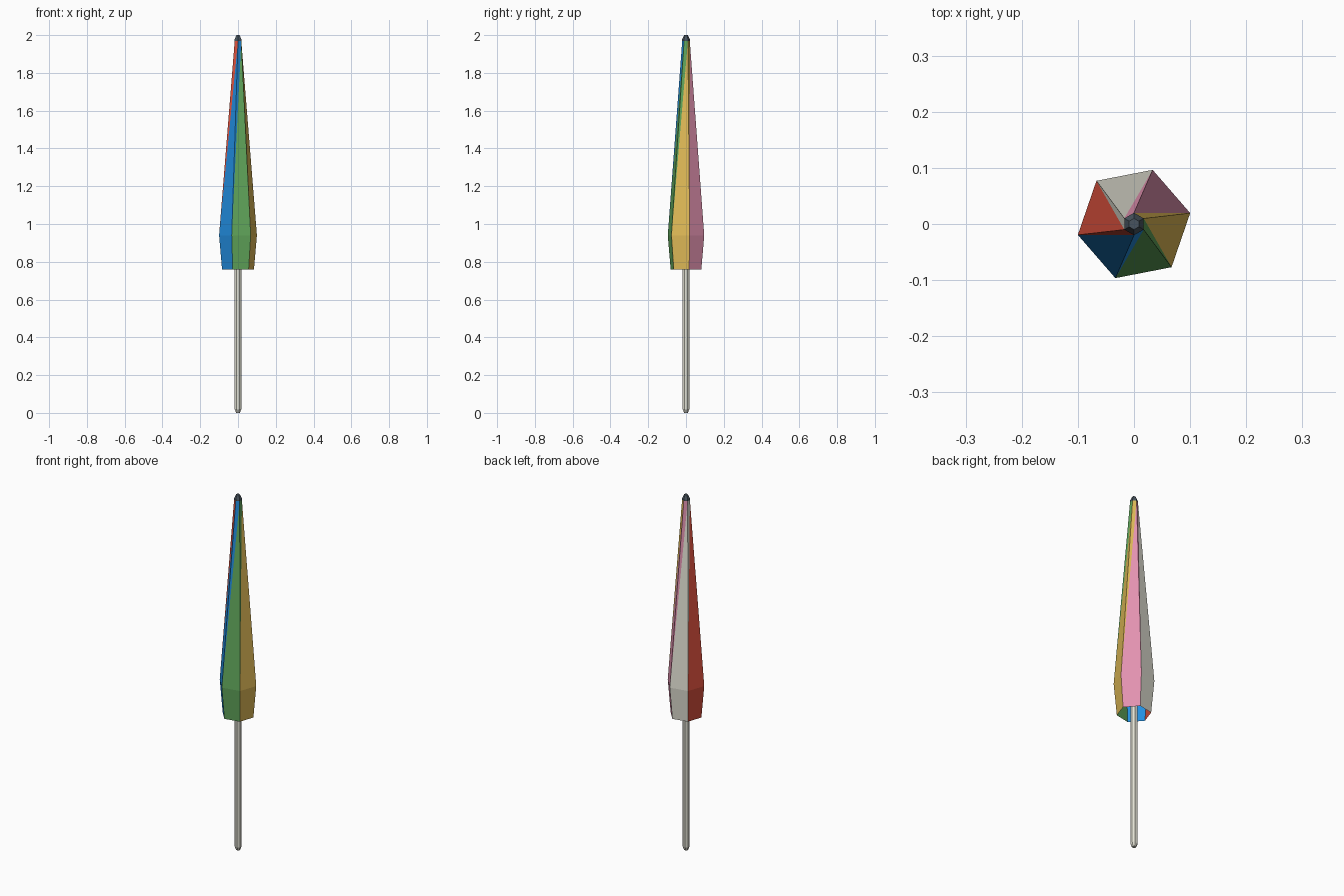
import bpy, bmesh, math

if "Cube" in bpy.data.objects:
    bpy.data.objects.remove(bpy.data.objects["Cube"])


def material(name, rgb):
    # sRGB 0-255 to linear
    m = bpy.data.materials.new(name)
    lin = [((c / 255 + 0.055) / 1.055) ** 2.4 for c in rgb]
    m.diffuse_color = (*lin, 1)
    m.use_nodes = True
    m.node_tree.nodes["Principled BSDF"].inputs["Base Color"].default_value = m.diffuse_color
    return m


PANELS = [material(n, c) for n, c in (
    ("pink", (226, 146, 176)), ("off white", (226, 225, 212)),
    ("red", (222, 82, 62)), ("blue", (34, 142, 224)),
    ("green", (98, 168, 92)), ("yellow", (226, 188, 88)))]
SLATE = material("dark slate", (72, 84, 94))


def make_object(name, bm, mats):
    mesh = bpy.data.meshes.new(name)
    bm.to_mesh(mesh)
    bm.free()
    for m in mats:
        mesh.materials.append(m)
    ob = bpy.data.objects.new(name, mesh)
    bpy.context.collection.objects.link(ob)
    return ob


def ring(bm, radius, z, n, start):
    return [bm.verts.new((radius * math.cos(math.radians(start) + math.tau * i / n),
                          radius * math.sin(math.radians(start) + math.tau * i / n), z))
            for i in range(n)]


def lathe(name, profile, n, start, mat):
    # capped prism stack from (radius, z) pairs
    bm = bmesh.new()
    rings = [ring(bm, r, z, n, start) for r, z in profile]
    for a, b in zip(rings, rings[1:]):
        for i in range(n):
            j = (i + 1) % n
            bm.faces.new((a[i], a[j], b[j], b[i]))
    bm.faces.new(rings[0][::-1])
    bm.faces.new(rings[-1])
    return make_object(name, bm, [mat])


# folded canopy: six twisted panels, open underneath
bm = bmesh.new()
rim = ring(bm, 0.086, 0.76, 6, 11)
wide = ring(bm, 0.102, 0.94, 6, 11)
top = ring(bm, 0.02, 1.97, 6, 90)
for i in range(6):
    j = (i + 1) % 6
    for vs in ((rim[i], rim[j], wide[j], wide[i]),
               (wide[i], wide[j], top[i]),
               (wide[j], top[j], top[i])):
        bm.faces.new(vs).material_index = i
make_object("folded_canopy", bm, PANELS)

# pole with chamfered foot
lathe("pole", [(0.011, 0), (0.019, 0.02), (0.019, 0.8), (0.015, 1.8)], 8, 22.5, PANELS[1])

# dark cap on the tip
lathe("tip_cap", [(0.02, 1.97), (0.02, 1.978), (0.01, 2.0)], 6, 90, SLATE)
